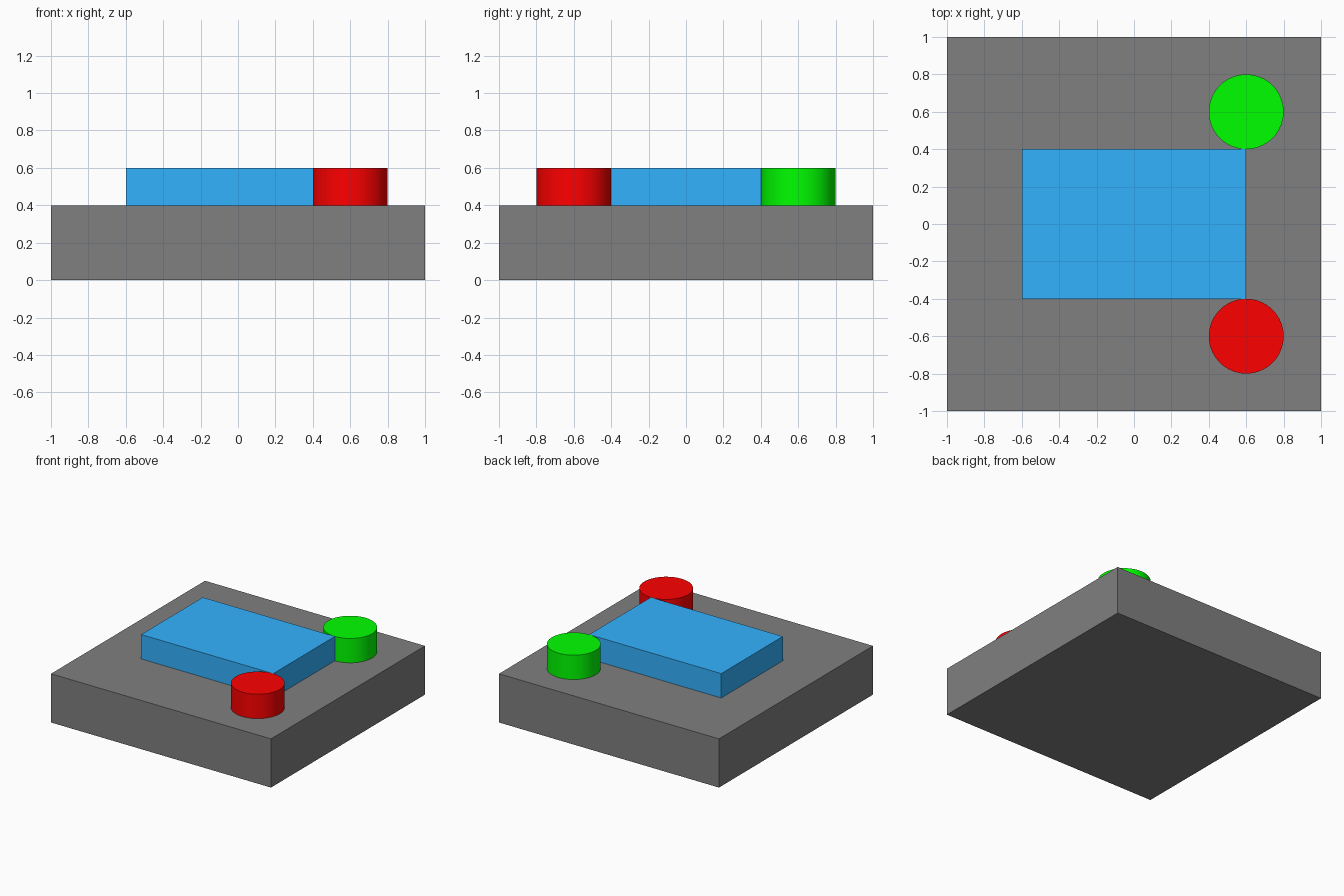
import bpy
from math import radians

if "Cube" in bpy.data.objects:
    bpy.data.objects.remove(bpy.data.objects["Cube"])


def paint(obj, name, color):
    mat = bpy.data.materials.new(name)
    mat.diffuse_color = (*color, 1)
    mat.use_nodes = True
    mat.node_tree.nodes["Principled BSDF"].inputs["Base Color"].default_value = mat.diffuse_color
    obj.data.materials.append(mat)


def box(name, size, center, color):
    bpy.ops.mesh.primitive_cube_add(size=1, location=center)
    obj = bpy.context.object
    obj.name = name
    obj.scale = size
    bpy.ops.object.transform_apply(location=False, rotation=False, scale=True)
    paint(obj, name + "_paint", color)


def button(name, y, color):
    bpy.ops.mesh.primitive_cylinder_add(vertices=64, radius=0.2, depth=0.2,
                                        location=(0.6, y, 0.5))
    obj = bpy.context.object
    obj.name = name
    bpy.ops.object.shade_smooth_by_angle(angle=radians(30))
    paint(obj, name + "_paint", color)


# Square base slab, dark grey
box("base", (2, 2, 0.4), (0, 0, 0.2), (0.214, 0.214, 0.214))

# Raised screen panel
box("screen", (1.2, 0.8, 0.2), (0, 0, 0.5), (0.033, 0.448, 1))

# Round buttons at the two right-hand corners of the screen
button("green_button", 0.6, (0, 1, 0))
button("red_button", -0.6, (1, 0, 0))
